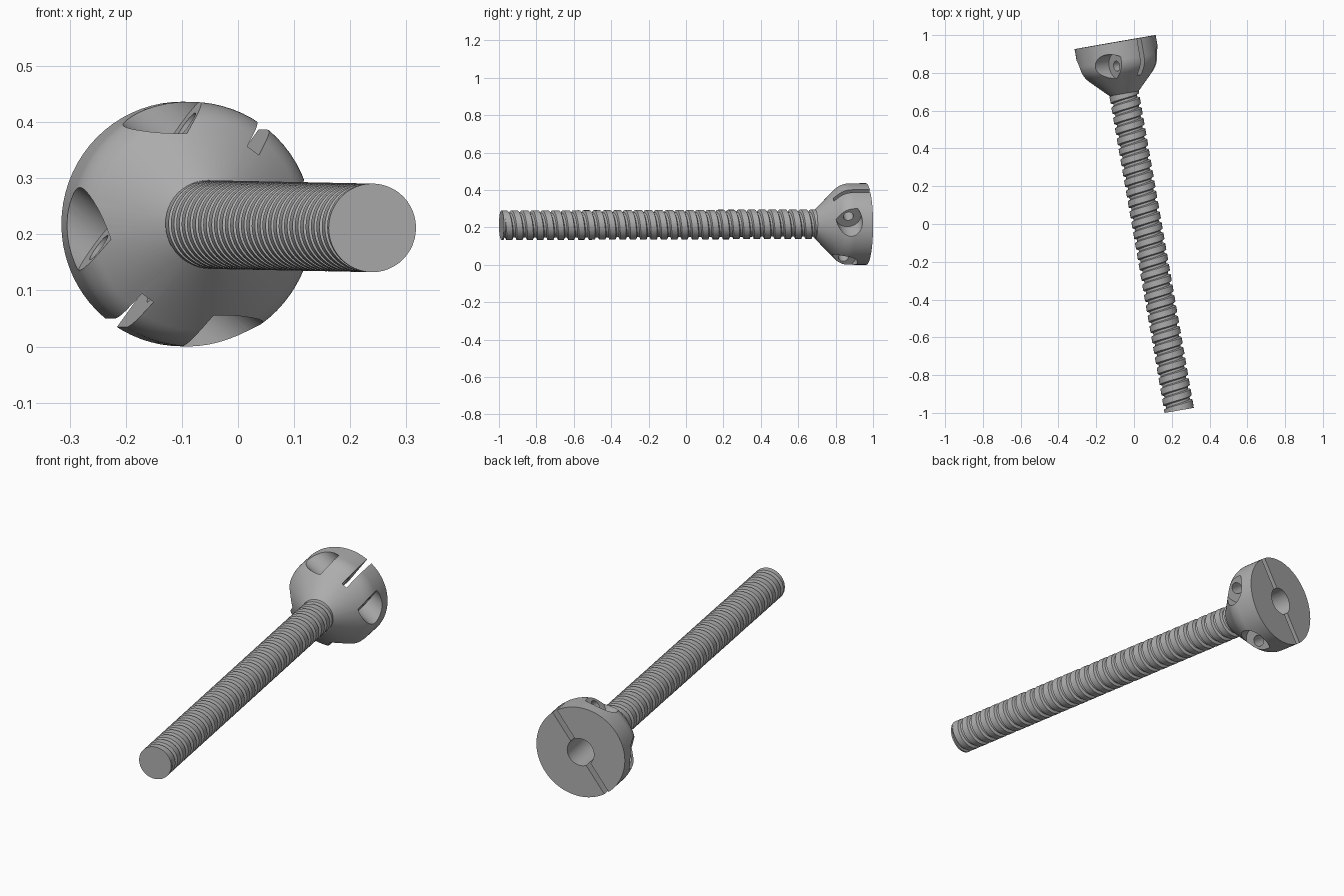
import bpy, bmesh, math
from mathutils import Matrix, Vector

if "Cube" in bpy.data.objects:
    bpy.data.objects.remove(bpy.data.objects["Cube"])

steel = bpy.data.materials.new("grey steel")
steel.use_nodes = True
GREY = (0.42, 0.42, 0.42, 1)
steel.diffuse_color = GREY
steel.node_tree.nodes["Principled BSDF"].inputs["Base Color"].default_value = GREY

# Bolt frame: local z runs from the head's end face to the tip, local y points up
LENGTH = 1.979
axis = Vector((0.1715, -0.985, -0.0035)).normalized()
side = Vector((-axis.y, axis.x, 0)).normalized()
up = axis.cross(side)
FRAME = Matrix.Translation((-0.10, 0.963, 0.2185)) @ Matrix((side, up, axis)).transposed().to_4x4()


def make_object(name, bm):
    bmesh.ops.recalc_face_normals(bm, faces=bm.faces)
    mesh = bpy.data.meshes.new(name)
    bm.to_mesh(mesh)
    bm.free()
    mesh.materials.append(steel)
    obj = bpy.data.objects.new(name, mesh)
    obj.matrix_world = FRAME
    bpy.context.collection.objects.link(obj)
    return obj


def cylinder(name, radius, start, end, turn=Matrix(), segments=48):
    """Cylinder along local z from start to end, then placed by turn."""
    bm = bmesh.new()
    place = turn @ Matrix.Translation((0, 0, (start + end) / 2))
    bmesh.ops.create_cone(bm, cap_ends=True, segments=segments, radius1=radius,
                          radius2=radius, depth=end - start, matrix=place)
    return make_object(name, bm)


def smooth(obj):
    bpy.ops.object.select_all(action="DESELECT")
    obj.select_set(True)
    bpy.context.view_layer.objects.active = obj
    bpy.ops.object.shade_smooth_by_angle(angle=math.radians(30))


def cut(obj, cutter):
    mod = obj.modifiers.new("cut", "BOOLEAN")
    mod.operation = "DIFFERENCE"
    mod.solver = "EXACT"
    mod.object = cutter
    cutter.hide_render = True
    bpy.context.view_layer.update()
    bpy.context.view_layer.objects.active = obj
    bpy.ops.object.modifier_apply(modifier=mod.name)
    bpy.data.objects.remove(cutter)


# Head: straight rim, rounded shoulder and 45 degree cone, revolved
RIM, ROUND, ROUND_START = 0.218, 0.1, 0.096
profile = [(0, 0), (RIM, 0)]
for i in range(9):
    a = math.radians(45) * i / 8
    profile.append((RIM - ROUND + ROUND * math.cos(a), ROUND_START + ROUND * math.sin(a)))
profile += [(0.075, 0.28), (0, 0.28)]
bm = bmesh.new()
verts = [bm.verts.new((r, 0, s)) for r, s in profile]
edges = [bm.edges.new(pair) for pair in zip(verts, verts[1:])]
bmesh.ops.spin(bm, geom=verts + edges, cent=(0, 0, 0), axis=(0, 0, 1),
               angle=math.tau, steps=72, use_duplicate=False)
bmesh.ops.remove_doubles(bm, verts=bm.verts, dist=0.0001)
head = make_object("clamp_head", bm)

# Centre bore in the end face
cut(head, cylinder("bore_cutter", 0.066, -0.05, 0.2))

# Split across the whole head
SLOT_TURN = Matrix.Rotation(math.radians(54), 4, "Z")
bm = bmesh.new()
bmesh.ops.create_cube(bm, size=1, matrix=SLOT_TURN @ Matrix.Translation((0, 0, 0.0715))
                      @ Matrix.Diagonal((0.6, 0.026, 0.243, 1)))
cut(head, make_object("slot_cutter", bm))

# Two clamp screw passages crossing the split, each counterbored at both ends
for half in (0, math.pi):
    place = SLOT_TURN @ Matrix.Rotation(half, 4, "Z") @ Matrix.Translation((0.135, 0, 0.126))
    for tilt in (math.pi / 2, -math.pi / 2):
        cut(head, cylinder("counterbore_cutter", 0.068, 0.115, 0.4,
                           place @ Matrix.Rotation(tilt, 4, "X")))
    cut(head, cylinder("screw_hole_cutter", 0.027, -0.15, 0.15,
                       place @ Matrix.Rotation(math.pi / 2, 4, "X"), 24))
smooth(head)

# Shaft: right-handed trapezoidal thread as one helical strip, trimmed flat at both ends
PITCH, STEPS, CREST, ROOT = 0.056, 48, 0.079, 0.066
SHAFT_START, SHAFT_END = 0.255, LENGTH - 0.004
tooth = [(0, CREST), (0.032, CREST), (0.038, ROOT), (0.05, ROOT)]
turns = math.ceil((SHAFT_END - SHAFT_START) / PITCH) + 3
bm = bmesh.new()
rows = []
for i in range(turns * STEPS):
    a = math.tau * i / STEPS
    s = SHAFT_START + PITCH * (i / STEPS - 2)
    rows.append([bm.verts.new((r * math.cos(a), r * math.sin(a), s + ds)) for ds, r in tooth])
for i in range(len(rows) - STEPS - 1):
    near = rows[i] + [rows[i + STEPS][0]]
    far = rows[i + 1] + [rows[i + STEPS + 1][0]]
    for k in range(len(tooth)):
        bm.faces.new((near[k], far[k], far[k + 1], near[k + 1]))
for s, normal in ((SHAFT_START, -1), (SHAFT_END, 1)):
    bmesh.ops.bisect_plane(bm, geom=bm.verts[:] + bm.edges[:] + bm.faces[:],
                           plane_co=(0, 0, s), plane_no=(0, 0, normal), clear_outer=True)
smooth(make_object("threaded_shaft", bm))

# Thin flat disc closing the tip
smooth(cylinder("shaft_tip", CREST, LENGTH - 0.008, LENGTH))
